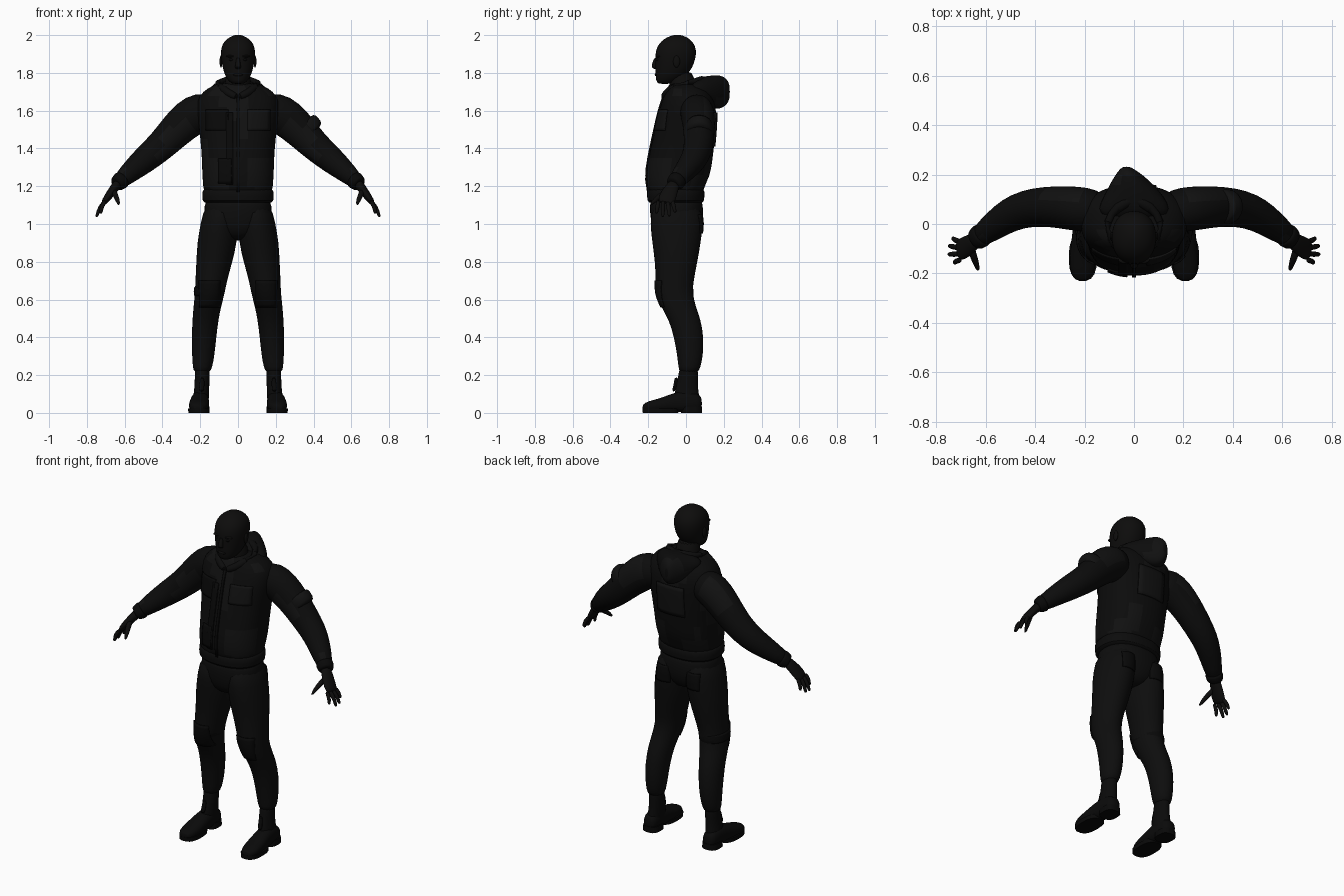
import bpy, bmesh, math
from mathutils import Vector

if "Cube" in bpy.data.objects:
    bpy.data.objects.remove(bpy.data.objects["Cube"], do_unlink=True)

X, Y, Z = Vector((1, 0, 0)), Vector((0, 1, 0)), Vector((0, 0, 1))


def material(name, r, g, b):
    mat = bpy.data.materials.new(name)
    mat.use_nodes = True
    mat.diffuse_color = (r, g, b, 1)
    shader = mat.node_tree.nodes["Principled BSDF"]
    shader.inputs["Base Color"].default_value = (r, g, b, 1)
    shader.inputs["Roughness"].default_value = 0.9
    return mat


JACKET = material("jacket black", .0035, .0035, .0035)
BLOTCH = material("faded black", .0055, .0055, .0055)
TROUSERS = material("trouser black", .004, .004, .004)
SKIN = material("shadowed skin", .004, .0038, .0036)
LEATHER = material("boot black", .003, .003, .003)
TRIM = material("trim black", .0025, .0025, .0025)


def finish(name, bm, mats, mirror=False, subdivide=1):
    """Turn a bmesh into a smooth shaded object."""
    bmesh.ops.recalc_face_normals(bm, faces=bm.faces)
    mesh = bpy.data.meshes.new(name)
    bm.to_mesh(mesh)
    bm.free()
    obj = bpy.data.objects.new(name, mesh)
    bpy.context.collection.objects.link(obj)
    for mat in mats:
        mesh.materials.append(mat)
    if subdivide:
        mod = obj.modifiers.new("Smooth", "SUBSURF")
        mod.levels = mod.render_levels = subdivide
    if mirror:
        obj.modifiers.new("Mirror", "MIRROR").use_mirror_merge = False
    bpy.ops.object.select_all(action="DESELECT")
    obj.select_set(True)
    bpy.context.view_layer.objects.active = obj
    bpy.ops.object.shade_smooth_by_angle(angle=math.radians(50))
    return obj


def is_blotch(p):
    return math.sin(23 * p.x + 9 * p.z) + math.sin(17 * p.z - 21 * p.y + 2) > 0.5


def loft(name, rows, mats, axis=None, power=2.0, sides=18, blotchy=False, **kw):
    """Skin oval rings (x, y, z, half width, half depth) along a path."""
    bm = bmesh.new()
    centres = [Vector(r[:3]) for r in rows]
    rings = []
    for i, (c, row) in enumerate(zip(centres, rows)):
        t = axis or (centres[min(i + 1, len(rows) - 1)] - centres[max(i - 1, 0)]).normalized()
        ref = Y if abs(t.y) < 0.9 else Z
        v = (ref - t * ref.dot(t)).normalized()
        u = t.cross(v)
        ring = []
        for k in range(sides):
            a = 2 * math.pi * k / sides
            ca, sa = math.cos(a), math.sin(a)
            px = math.copysign(abs(ca) ** (2 / power), ca) * row[3]
            py = math.copysign(abs(sa) ** (2 / power), sa) * row[4]
            ring.append(bm.verts.new(c + u * px + v * py))
        rings.append(ring)
    for lower, upper in zip(rings, rings[1:]):
        for k in range(sides):
            n = (k + 1) % sides
            face = bm.faces.new((lower[k], lower[n], upper[n], upper[k]))
            if blotchy and is_blotch(face.calc_center_median()):
                face.material_index = 1
    bm.faces.new(rings[0])
    bm.faces.new(rings[-1])
    return finish(name, bm, mats, **kw)


def ball(name, centre, size, mat, **kw):
    bm = bmesh.new()
    bmesh.ops.create_uvsphere(bm, u_segments=14, v_segments=8, radius=1)
    for v in bm.verts:
        v.co = Vector([c + s * w for c, s, w in zip(centre, size, v.co)])
    return finish(name, bm, [mat], subdivide=0, **kw)


def panel(name, target, mat, x, z, half_x, half_z, front=True, mirror=False):
    """Thin cloth plate projected onto a garment."""
    bm = bmesh.new()
    bmesh.ops.create_grid(bm, x_segments=6, y_segments=8, size=1)
    for v in bm.verts:
        v.co = Vector((x + v.co.x * half_x, -.5 if front else .5, z + v.co.y * half_z))
    obj = finish(name, bm, [mat], subdivide=0)
    wrap = obj.modifiers.new("Wrap", "SHRINKWRAP")
    wrap.target, wrap.wrap_method, wrap.offset = target, "PROJECT", .004
    wrap.use_project_y = True
    wrap.use_positive_direction, wrap.use_negative_direction = front, not front
    solid = obj.modifiers.new("Thickness", "SOLIDIFY")
    solid.thickness, solid.offset = .008, 0
    if mirror:
        obj.modifiers.new("Mirror", "MIRROR")
    return obj


def upright(rows):
    """Rows of (z, front y, back y, half width) on the centre line."""
    return [(0, (f + b) / 2, z, w, (b - f) / 2) for z, f, b, w in rows]


# Head and face
loft("head", upright([
    (1.74, -.15, -.08, .03), (1.76, -.16, -.03, .056), (1.8, -.163, .02, .076),
    (1.85, -.163, .045, .087), (1.9, -.165, .057, .093), (1.94, -.155, .052, .089),
    (1.97, -.13, .032, .072), (1.99, -.1, .005, .045), (2.002, -.06, -.03, .015)]),
    [SKIN], axis=Z, power=2.2)
loft("neck", upright([(1.66, -.09, .06, .08), (1.72, -.085, .05, .068),
                      (1.82, -.1, .045, .068)]), [SKIN], axis=Z)
loft("nose", [(0, -.155, 1.885, .01, .012), (0, -.166, 1.85, .013, .014),
              (0, -.17, 1.83, .018, .015), (0, -.16, 1.82, .012, .01)], [SKIN], axis=Z, sides=10)
ball("brows", (.035, -.146, 1.888), (.028, .015, .007), SKIN, mirror=True)
ball("eyes", (.034, -.147, 1.87), (.014, .012, .008), TRIM, mirror=True)
ball("lips", (0, -.157, 1.79), (.026, .009, .008), SKIN)
ball("ears", (.09, -.05, 1.86), (.008, .018, .032), SKIN, mirror=True)

# Jacket body, hem, collar and hood
jacket = loft("jacket", upright([
    (1.13, -.2, .09, .18), (1.2, -.205, .095, .185), (1.25, -.214, .128, .19),
    (1.35, -.2, .143, .192), (1.45, -.177, .153, .2), (1.55, -.156, .16, .213),
    (1.62, -.138, .16, .222), (1.68, -.118, .145, .21), (1.72, -.1, .115, .16),
    (1.75, -.085, .075, .1)]), [JACKET, BLOTCH], axis=Z, power=2.3, sides=28, blotchy=True)
loft("jacket_hem", upright([(1.11, -.19, .085, .175), (1.115, -.207, .098, .19),
                            (1.18, -.208, .1, .191), (1.19, -.2, .09, .18)]),
     [JACKET], axis=Z, power=2.3, sides=28)
loft("collar", [(0, -.12, 1.67, .02, .02), (.05, -.105, 1.69, .022, .022),
                (.1, -.06, 1.73, .026, .024), (.115, .01, 1.75, .028, .026),
                (.07, .07, 1.76, .026, .026), (0, .1, 1.76, .026, .026)],
     [JACKET], sides=10, mirror=True)
loft("hood", [(0, .02, 1.72, .13, .03), (0, .06, 1.72, .15, .055), (0, .11, 1.705, .125, .08),
              (-.01, .16, 1.697, .09, .093), (-.02, .2, 1.7, .055, .085),
              (-.03, .226, 1.7, .025, .055), (-.03, .232, 1.7, .01, .025)],
     [JACKET, BLOTCH], axis=Y, blotchy=True)

# Jacket details
panel("zip", jacket, TRIM, 0, 1.42, .008, .25)
panel("left_chest_pocket", jacket, BLOTCH, .11, 1.55, .06, .055)
panel("right_chest_pocket", jacket, TRIM, -.11, 1.55, .06, .055)
panel("hanging_strap", jacket, TRIM, -.045, 1.4, .018, .19)
panel("waist_pocket", jacket, TRIM, -.07, 1.28, .035, .065)
panel("back_yoke", jacket, BLOTCH, 0, 1.5, .09, .09, front=False)

# Sleeves
loft("sleeves", [
    (.12, .05, 1.6, .08, .08), (.2, .058, 1.595, .108, .092), (.26, .065, 1.56, .105, .09),
    (.33, .07, 1.495, .093, .084), (.4, .068, 1.42, .082, .08), (.47, .053, 1.36, .075, .074),
    (.53, .02, 1.31, .066, .066), (.59, -.025, 1.258, .052, .053),
    (.63, -.055, 1.22, .042, .044)], [JACKET, BLOTCH], blotchy=True, mirror=True)
loft("cuffs", [(.61, -.04, 1.238, .046, .048), (.618, -.046, 1.232, .05, .051),
               (.64, -.063, 1.213, .042, .046), (.645, -.067, 1.209, .036, .04)],
     [TRIM], mirror=True)
loft("left_arm_patch", [(.34, .07, 1.53, .07, .07), (.35, .07, 1.52, .088, .075),
                        (.385, .07, 1.485, .083, .073), (.395, .07, 1.475, .07, .065)],
     [BLOTCH], sides=14)

# Hands
loft("palms", [(.63, -.058, 1.22, .028, .032), (.655, -.075, 1.19, .024, .036),
               (.68, -.093, 1.155, .022, .046), (.705, -.105, 1.12, .018, .044),
               (.712, -.108, 1.11, .01, .036)], [SKIN], mirror=True)
finger_tips = {"little": (.735, -.057, 1.06), "ring": (.75, -.088, 1.04),
               "middle": (.751, -.123, 1.037), "index": (.728, -.157, 1.055)}
for i, (finger, tip) in enumerate(finger_tips.items()):
    base, end = Vector((.7, -.073 - .024 * i, 1.125)), Vector(tip)
    bend = base.lerp(end, .5) + Vector((.008, 0, .004))
    loft(finger + "_fingers", [(*base, .013, .013), (*bend, .012, .012),
                               (*base.lerp(end, .9), .01, .01), (*end, .005, .005)],
         [SKIN], sides=8, mirror=True)
loft("thumbs", [(.66, -.09, 1.18, .016, .018), (.65, -.13, 1.155, .016, .017),
                (.637, -.165, 1.125, .013, .013), (.63, -.19, 1.1, .006, .006)],
     [SKIN], axis=Vector((-.2, -.75, -.6)).normalized(), sides=8, mirror=True)

# Trousers
loft("trouser_seat", upright([(.91, -.12, .03, .05), (.95, -.17, .07, .13), (1.02, -.19, .093, .185),
                              (1.1, -.195, .092, .18), (1.15, -.19, .085, .17)]),
     [TROUSERS], axis=Z, power=2.3)
legs = loft("trouser_legs", [
    (.09, -.05, 1.12, .085, .135), (.1, -.05, 1, .1, .143), (.111, -.05, .9, .107, .13),
    (.125, -.052, .8, .097, .114), (.142, -.06, .7, .085, .102), (.148, -.063, .64, .08, .099),
    (.161, -.045, .57, .075, .095), (.172, -.008, .5, .07, .086), (.18, .016, .4, .066, .08),
    (.184, .022, .3, .06, .069), (.188, .018, .24, .052, .059), (.19, .015, .21, .042, .05)],
    [TROUSERS], axis=Z, mirror=True)
panel("knee_pads", legs, TRIM, .15, .63, .055, .07, mirror=True)
panel("back_pockets", legs, TRIM, .1, 1.0, .045, .05, front=False, mirror=True)
loft("right_knee_strap", [(-.15, -.063, .675, .075, .09), (-.15, -.063, .67, .085, .104),
                          (-.154, -.058, .62, .084, .102), (-.155, -.055, .61, .07, .09)],
     [TRIM], axis=Z)

# Boots
loft("boot_shafts", [(.19, .014, .25, .036, .045), (.19, .014, .22, .04, .052),
                     (.19, .006, .15, .039, .056), (.195, .002, .09, .042, .068),
                     (.2, .01, .03, .045, .07)], [LEATHER], axis=Z, mirror=True)
loft("boot_feet", [
    (.2, .085, .05, .025, .03), (.2, .065, .055, .044, .048), (.2, 0, .062, .046, .06),
    (.203, -.07, .055, .051, .05), (.207, -.14, .04, .055, .036), (.21, -.2, .033, .049, .03),
    (.21, -.232, .027, .024, .018)], [LEATHER], axis=-Y, power=2.4, mirror=True)
loft("boot_soles", [(.207, -.135, 0, .056, .095), (.207, -.135, .024, .057, .096)],
     [TRIM], axis=Z, power=2.6, subdivide=0, mirror=True)
loft("boot_heels", [(.2, .03, 0, .05, .056), (.2, .03, .035, .048, .055)],
     [TRIM], axis=Z, power=2.8, subdivide=0, mirror=True)
loft("lace_knots", [(.19, -.05, .19, .012, .012), (.19, -.055, .15, .014, .01),
                    (.195, -.068, .11, .016, .01)], [TRIM], sides=8, mirror=True)
